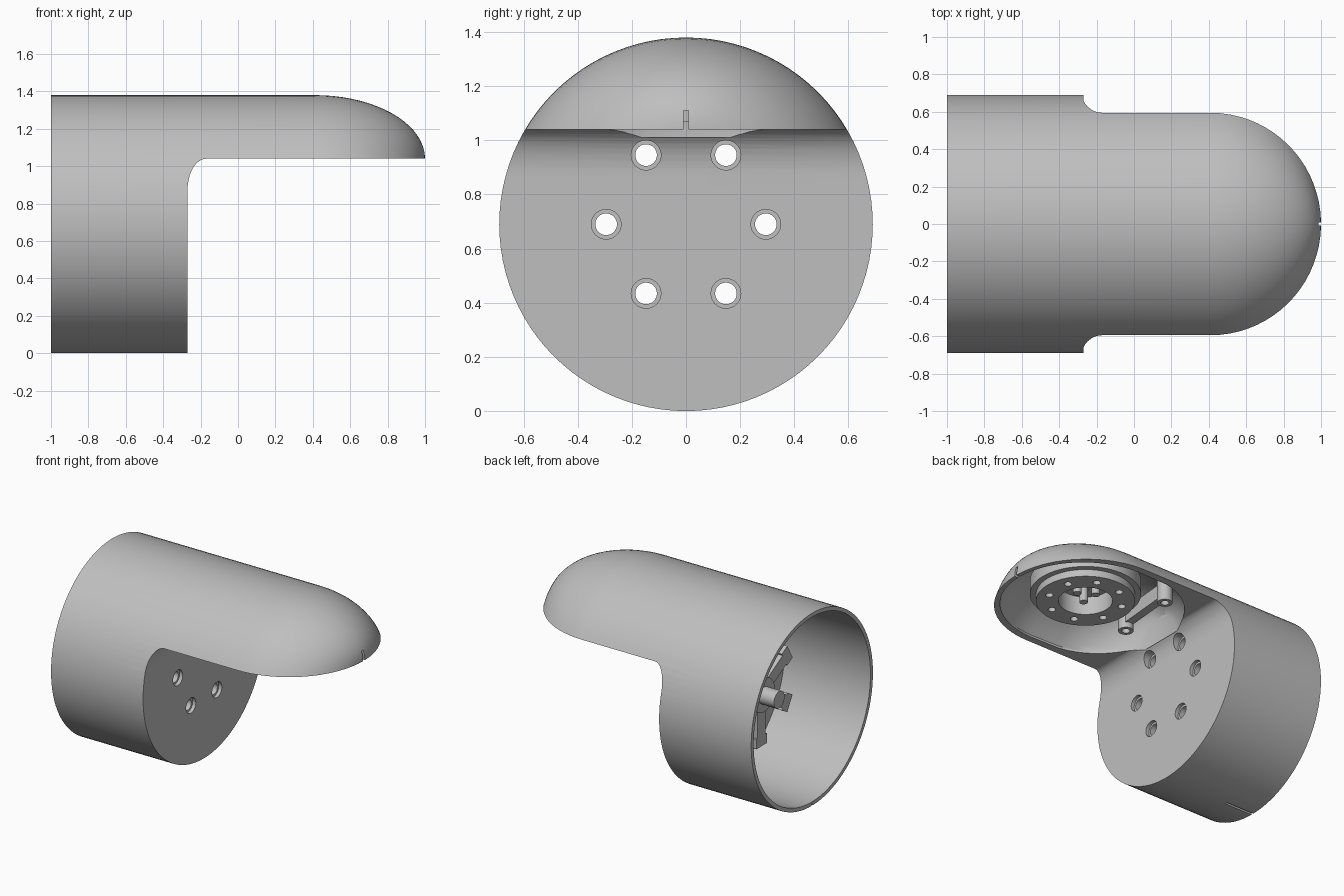
import bpy, bmesh
from math import sin, cos, pi, sqrt, radians
from mathutils import Matrix, Vector

cube = bpy.data.objects.get("Cube")
if cube:
    bpy.data.objects.remove(cube)

grey = bpy.data.materials.new("light grey plastic")
grey.use_nodes = True
COLOUR = (0.52, 0.52, 0.52, 1)
grey.diffuse_color = COLOUR
grey.node_tree.nodes["Principled BSDF"].inputs["Base Color"].default_value = COLOUR

R, AXIS, RIM, FACE = 0.69, 0.69, 1.04, -0.27


def finish(name, bm):
    bmesh.ops.recalc_face_normals(bm, faces=bm.faces)
    mesh = bpy.data.meshes.new(name)
    bm.to_mesh(mesh)
    bm.free()
    mesh.materials.append(grey)
    ob = bpy.data.objects.new(name, mesh)
    bpy.context.collection.objects.link(ob)
    return ob


def loft(name, rings):
    bm = bmesh.new()
    rows = [[bm.verts.new(p) for p in ring] for ring in rings]
    n = len(rows[0])
    for a, b in zip(rows, rows[1:]):
        for i in range(n):
            j = (i + 1) % n
            bm.faces.new((a[i], a[j], b[j], b[i]))
    bm.faces.new(rows[0])
    bm.faces.new(rows[-1])
    return finish(name, bm)


def cyl(name, start, end, r1, r2=None, seg=48):
    start, end = Vector(start), Vector(end)
    d = end - start
    mat = Matrix.Translation((start + end) / 2) @ d.to_track_quat('Z', 'Y').to_matrix().to_4x4()
    bm = bmesh.new()
    bmesh.ops.create_cone(bm, cap_ends=True, segments=seg, radius1=r1,
                          radius2=r1 if r2 is None else r2, depth=d.length, matrix=mat)
    return finish(name, bm)


def box(name, lo, hi):
    lo, hi = Vector(lo), Vector(hi)
    bm = bmesh.new()
    bmesh.ops.create_cube(bm, size=1, matrix=Matrix.Translation((lo + hi) / 2)
                          @ Matrix.Diagonal((*(hi - lo), 1)))
    return finish(name, bm)


def boolean(ob, cutter, op='DIFFERENCE'):
    mod = ob.modifiers.new("cut", 'BOOLEAN')
    mod.object, mod.operation, mod.solver = cutter, op, 'EXACT'
    bpy.context.view_layer.objects.active = ob
    bpy.ops.object.modifier_apply(modifier=mod.name)
    bpy.data.objects.remove(cutter)


def smooth(ob):
    bpy.ops.object.select_all(action='DESELECT')
    ob.select_set(True)
    bpy.context.view_layer.objects.active = ob
    bpy.ops.object.shade_smooth_by_angle(angle=radians(30))


# Outer housing: a tube that tapers into a rounded nose
def circle_ring(x, f, n=96):
    return [(x, f * R * sin(2 * pi * i / n), RIM + f * (AXIS + R * cos(2 * pi * i / n) - RIM))
            for i in range(n)]


nose = [radians(88.8) * k / 18 for k in range(19)]
housing = loft("housing", [circle_ring(-1, 1)] +
               [circle_ring(0.41 + 0.59 * sin(t), cos(t)) for t in nose])

# Clear the space under the hood, with a filleted inner corner
prof = [(FACE, -0.5)]
prof += [(-0.17 - 0.1 * cos(a), 0.87 + 0.17 * sin(a)) for a in [pi / 2 * k / 10 for k in range(11)]]
prof += [(1.5, RIM), (1.5, -0.5)]
boolean(housing, loft("under_cut", [[(x, y, z) for x, z in prof] for y in (-1, 1)]))

# Hollow tube, open at the rear end
boolean(housing, cyl("bore", (-1.1, 0, AXIS), (FACE - 0.05, 0, AXIS), 0.662, seg=96))


# Hood cavity, rounded at both ends
def cavity_ring(x, f, g):
    r, lim = 0.655, 0.98
    top = [(r * sin(a), AXIS + r * cos(a)) for a in [lim * (k / 16 - 1) for k in range(33)]]
    ring = [(x, f * y, RIM + g * max(z - RIM, 0.002)) for y, z in top]
    return ring + [(x, ring[-1][1], RIM - 0.03), (x, ring[0][1], RIM - 0.03)]


rear = [radians(-75) * (1 - k / 10) for k in range(10)]
rings = [cavity_ring(0.25 + 0.5 * sin(t), cos(t), sqrt(cos(t))) for t in rear]
rings += [cavity_ring(0.41 + 0.56 * sin(t), cos(t), cos(t)) for t in nose]
boolean(housing, loft("cavity", rings))

# Small slots at the nose tip and the rear rim
boolean(housing, box("nose_slot", (0.94, -0.009, 1.0), (1.1, 0.009, 1.11)))
boolean(housing, box("rim_slot", (-1.1, -0.009, -0.1), (-0.78, 0.009, 0.012)))

# Bolt holes through the end wall, with a tubular boss behind each
for k in range(6):
    a = k * pi / 3
    y, z = 0.295 * cos(a), AXIS + 0.295 * sin(a)
    boolean(housing, cyl("counterbore", (FACE - 0.025, y, z), (0, y, z), 0.055, seg=32))
    boolean(housing, cyl("bolt_hole", (-0.5, y, z), (0, y, z), 0.04, seg=32))
    boss = cyl("bolt_boss", (-0.45, y, z), (FACE - 0.048, y, z), 0.07, seg=32)
    boolean(boss, cyl("boss_hole", (-0.6, y, z), (-0.2, y, z), 0.04, seg=32))
    smooth(boss)
smooth(housing)

# Spider mount inside the tube: a hub with six arms and feet
smooth(cyl("spider_hub", (-0.62, 0, AXIS), (FACE - 0.048, 0, AXIS), 0.12))
smooth(cyl("spider_shaft", (-0.74, 0, AXIS), (-0.6, 0, AXIS), 0.06))
for k in range(6):
    turn = Matrix.Translation((0, 0, AXIS)) @ Matrix.Rotation(k * pi / 3, 4, 'X')
    arm = box("spider_arm", (-0.6, -0.045, 0.1), (-0.54, 0.045, 0.37))
    foot = box("spider_foot", (-0.6, -0.06, 0.3), (FACE - 0.048, 0.06, 0.37))
    for ob in (arm, foot):
        ob.data.transform(turn)

# Turntable ring under the hood
CX = 0.41


def polar(r, a, z):
    return (CX + r * cos(a), r * sin(a), z)


ring = cyl("turntable_ring", (CX, 0, 1.12), (CX, 0, 1.22), 0.36, seg=64)
boolean(ring, cyl("chamfer", (CX, 0, 1.07), (CX, 0, 1.13), 0.32, seg=64), 'UNION')
boolean(ring, cyl("motor_body", (CX, 0, 1.2), (CX, 0, 1.28), 0.27, seg=64), 'UNION')
boolean(ring, cyl("centre_hole", (CX, 0, 1.0), (CX, 0, 1.2), 0.175))
for k in range(8):
    a = pi / 4 * (k + 0.5)
    boolean(ring, cyl("pin_hole", polar(0.245, a, 1.0), polar(0.245, a, 1.15), 0.025, seg=20))
smooth(ring)
for k in range(3):
    a = 2 * pi * k / 3
    smooth(cyl("inner_pin", polar(0.07, a, 1.1), polar(0.07, a, 1.21), 0.028, seg=20))

# Retaining bracket behind the ring
ends = [(0.0, 0.31), (-0.04, -0.13)]
p, q = (Vector((x, y, 1.11)) for x, y in ends)
side = (q - p).cross(Vector((0, 0, 1))).normalized() * 0.03
smooth(loft("bracket_bar", [[v + side + Vector((0, 0, h)), v - side + Vector((0, 0, h)),
                             v - side, v + side] for v, h in ((p, 0.1), (q, 0.1))]))
for x, y in ends:
    post = cyl("bracket_post", (x, y, 1.07), (x, y, 1.24), 0.05, seg=28)
    boolean(post, cyl("post_hole", (x, y, 1.0), (x, y, 1.15), 0.027, seg=20))
    smooth(post)
